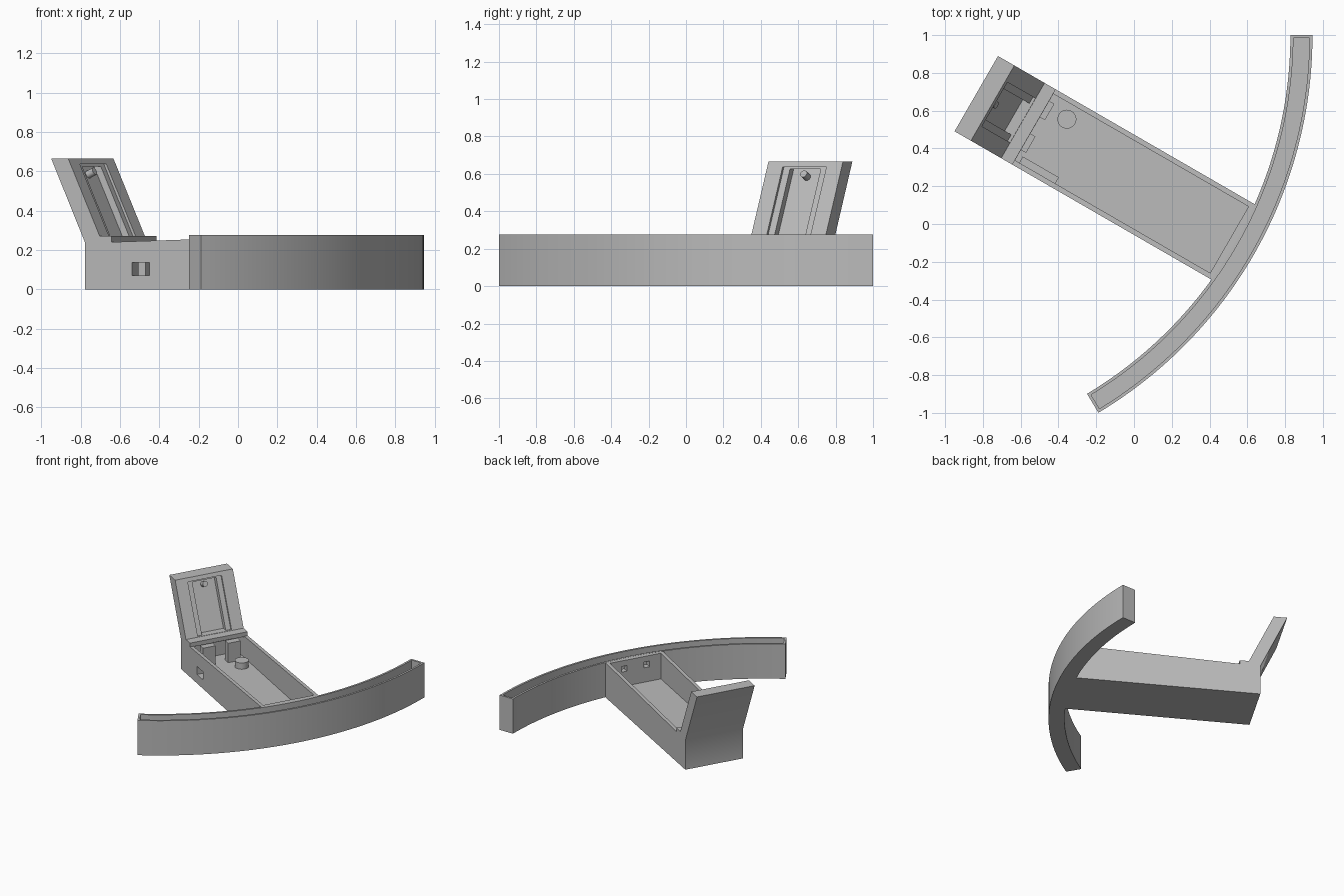
import bpy, bmesh
from math import radians, cos, sin
from mathutils import Matrix, Vector

if "Cube" in bpy.data.objects:
    bpy.data.objects.remove(bpy.data.objects["Cube"])

# One plain grey plastic
grey = bpy.data.materials.new("grey_plastic")
grey.use_nodes = True
colour = (0.5, 0.5, 0.5, 1)
grey.diffuse_color = colour
grey.node_tree.nodes["Principled BSDF"].inputs["Base Color"].default_value = colour

# Housing frame: u runs from the back panel to the arc, v across
FRAME = Matrix.Translation((-0.835, 0.69, 0)) @ Matrix.Rotation(radians(-30), 4, "Z")
HALF = 0.23          # half width of the housing


def prism(name, ring, sweep, frame=Matrix()):
    """Extrude a closed ring of 3D points along a vector."""
    bm = bmesh.new()
    face = bm.faces.new([bm.verts.new(p) for p in ring])
    new = bmesh.ops.extrude_face_region(bm, geom=[face])["geom"]
    verts = [g for g in new if isinstance(g, bmesh.types.BMVert)]
    bmesh.ops.translate(bm, vec=Vector(sweep), verts=verts)
    bmesh.ops.recalc_face_normals(bm, faces=bm.faces)
    bm.transform(frame)
    mesh = bpy.data.meshes.new(name)
    bm.to_mesh(mesh)
    bm.free()
    mesh.materials.append(grey)
    obj = bpy.data.objects.new(name, mesh)
    bpy.context.collection.objects.link(obj)
    return obj


def side_profile(name, points, v0, v1):
    """Side outline in (u, z), swept from v0 to v1."""
    return prism(name, [(u, v0, z) for u, z in points], (0, v1 - v0, 0), FRAME)


def block(name, u0, u1, v0, v1, z0, z1):
    return side_profile(name, [(u0, z0), (u1, z0), (u1, z1), (u0, z1)], v0, v1)


def arc_band(name, r0, r1, a0, a1, z0, z1, steps=48):
    angles = [a0 + (a1 - a0) * i / steps for i in range(steps + 1)]
    ring = [(r1 * cos(a), r1 * sin(a), z0) for a in angles]
    ring += [(r0 * cos(a), r0 * sin(a), z0) for a in reversed(angles)]
    return prism(name, ring, (0, 0, z1 - z0), Matrix.Translation((-1.385, 1, 0)))


def cut(target, cutter):
    cutter.hide_render = True
    mod = target.modifiers.new("cut", "BOOLEAN")
    mod.operation = "DIFFERENCE"
    mod.solver = "EXACT"
    mod.object = cutter
    bpy.context.view_layer.objects.active = target
    bpy.ops.object.modifier_apply(modifier=mod.name)


def cylinder(name, radius, depth, matrix, segments=32):
    bm = bmesh.new()
    bmesh.ops.create_cone(bm, cap_ends=True, segments=segments, radius1=radius,
                          radius2=radius, depth=depth, matrix=FRAME @ matrix)
    mesh = bpy.data.meshes.new(name)
    bm.to_mesh(mesh)
    bm.free()
    mesh.materials.append(grey)
    obj = bpy.data.objects.new(name, mesh)
    bpy.context.collection.objects.link(obj)
    return obj


# Curved bar with an open channel along its top
R, T, W, END = 2.33, 0.117, 0.016, radians(-59.1)
arc = arc_band("curved_bar", R - T, R, 0, END, 0, 0.277)
cutters = [arc_band("channel_cutter", R - T + W, R - W, -W / R, END + W / R, 0.02, 0.4)]
cut(arc, cutters[0])

# Housing: box, leaning back panel and bridge in one outline
housing = side_profile("housing", [
    (0.2, 0), (0.2, 0.235), (0, 0.665), (0.1, 0.665), (0.285, 0.27),
    (0.353, 0.27), (0.353, 0.24), (1.583, 0.276), (1.583, 0)], -HALF, HALF)

# Box cavity, running back under the bridge
cavity = side_profile("cavity_cutter", [
    (0.24, 0.07), (0.24, 0.236), (0.354, 0.236), (0.354, 0.5),
    (1.547, 0.5), (1.547, 0.07)], -HALF + 0.027, HALF - 0.027)
cut(housing, cavity)
cutters.append(cavity)


# Stepped recess in the leaning panel
def panel_u(z):
    return 0.1 + (0.665 - z) * 0.468


for half, depth, top in ((0.135, 0.015, 0.638), (0.095, 0.055, 0.625)):
    low = 0.272
    c = side_profile("recess_cutter", [
        (panel_u(top) - depth, top), (panel_u(top) + 0.1, top),
        (panel_u(low) + 0.1, low), (panel_u(low) - depth, low)], -half, half)
    cut(housing, c)
    cutters.append(c)

# Connector block inside the side wall, with its port
connector = block("connector_block", 0.38, 0.6, -0.21, -0.165, 0.06, 0.16)
port = block("port_cutter", 0.474, 0.577, -0.3, -0.1, 0.071, 0.135)
for part in (housing, connector):
    cut(part, port)
cutters.append(port)

# Two cable holes from the box into the curved bar
for v in (-0.09, 0.09):
    hole = block("cable_hole_cutter", 1.5, 1.63, v - 0.022, v + 0.022, 0.185, 0.23)
    for part in (housing, arc):
        cut(part, hole)
    cutters.append(hole)

# Clips under the bridge
clips = [block(f"bridge_clip_{i}", 0.33, 0.385, v - 0.05, v + 0.05, 0.06, 0.225)
         for i, v in enumerate((-0.09, 0.11))]

# Round post on the floor, and small peg in the panel recess
post = cylinder("floor_post", 0.05, 0.06, Matrix.Translation((0.483, 0.123, 0.09)))
peg = cylinder("panel_peg", 0.02, 0.05, Matrix.Translation((0.1, 0, 0.59))
               @ Matrix.Rotation(radians(65), 4, "Y"), 24)

for c in cutters:
    bpy.data.objects.remove(c)

# Smooth curves, sharp corners
bpy.ops.object.select_all(action="DESELECT")
for obj in [arc, housing, connector, post, peg] + clips:
    obj.select_set(True)
bpy.context.view_layer.objects.active = arc
bpy.ops.object.shade_smooth_by_angle(angle=radians(30))
